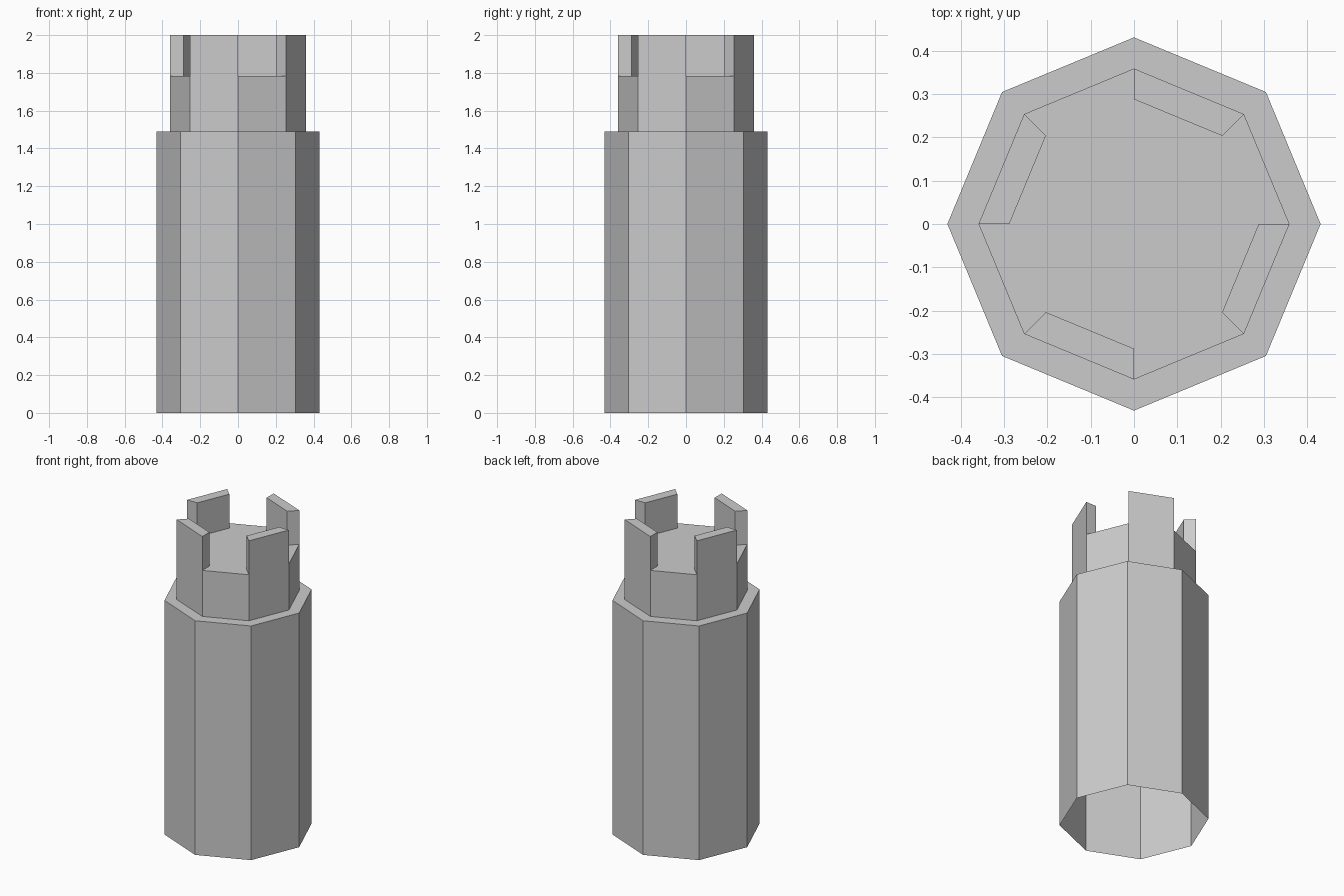
import bpy, bmesh
from math import cos, sin, pi

if "Cube" in bpy.data.objects:
    bpy.data.objects.remove(bpy.data.objects["Cube"])

SIDES = 8
# (radius, height) from the open base, over the ledge, to the inner deck
PROFILE = [(0.431, 0), (0.431, 1.491), (0.359, 1.491), (0.359, 1.784), (0.288, 1.784)]
TOP = 2.0

bm = bmesh.new()
rings = [[bm.verts.new((r * cos(2 * pi * i / SIDES), r * sin(2 * pi * i / SIDES), z))
          for i in range(SIDES)] for r, z in PROFILE]

# Tower walls, ledge and rim
rim = []
for k, (lower, upper) in enumerate(zip(rings, rings[1:])):
    for i in range(SIDES):
        j = (i + 1) % SIDES
        face = bm.faces.new((lower[i], lower[j], upper[j], upper[i]))
        if k == len(PROFILE) - 2:
            rim.append(face)

# Deck inside the battlements
bm.faces.new(rings[-1])

# Battlements: raise every second rim segment
raised = bmesh.ops.extrude_discrete_faces(bm, faces=rim[1::2])["faces"]
source_z = PROFILE[-1][1]
for face in raised:
    for v in face.verts:
        v.co.z += TOP - source_z
bmesh.ops.remove_doubles(bm, verts=bm.verts, dist=1e-4)

mesh = bpy.data.meshes.new("tower")
bm.to_mesh(mesh)
bm.free()
tower = bpy.data.objects.new("tower", mesh)
bpy.context.collection.objects.link(tower)
